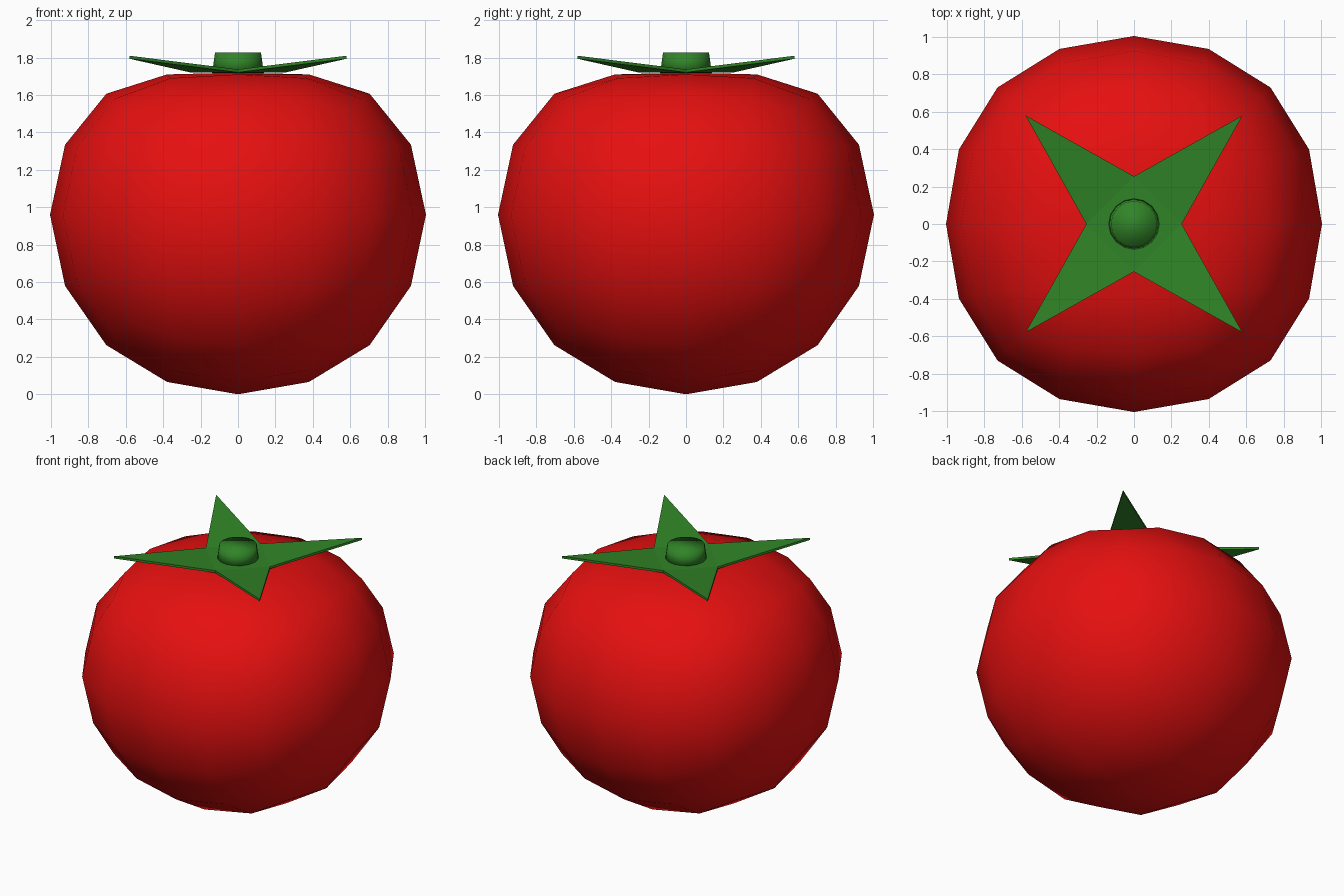
import bpy, bmesh, math
from mathutils import Vector

if "Cube" in bpy.data.objects:
    bpy.data.objects.remove(bpy.data.objects["Cube"])


def material(name, rgb):
    m = bpy.data.materials.new(name)
    m.diffuse_color = (*rgb, 1)
    m.use_nodes = True
    m.node_tree.nodes["Principled BSDF"].inputs["Base Color"].default_value = m.diffuse_color
    return m


def add_object(name, bm, mat, smooth):
    bmesh.ops.recalc_face_normals(bm, faces=bm.faces)
    me = bpy.data.meshes.new(name)
    for f in bm.faces:
        f.smooth = smooth
    bm.to_mesh(me)
    bm.free()
    me.materials.append(mat)
    ob = bpy.data.objects.new(name, me)
    bpy.context.collection.objects.link(ob)
    return ob


red = material("tomato red", (0.79, 0.005, 0.005))
green = material("leaf green", (0.03, 0.23, 0.02))

# Fruit: rounded cube cage, belly widened, top centre pushed in
bm = bmesh.new()
bmesh.ops.create_cube(bm, size=2)
bmesh.ops.subdivide_edges(bm, edges=bm.edges[:], cuts=1, use_grid_fill=True)
for v in bm.verts:
    outer = sum(abs(c) > 0.5 for c in v.co)
    v.co *= {1: 1.0, 2: 0.75, 3: 5 / 9}[outer]      # face, edge, corner points
    top = outer == 1 and v.co.z > 0.5
    belly = 1.078 if abs(v.co.z) < 0.01 else 1.0
    v.co = Vector((v.co.x * 1.1328 * belly, v.co.y * 1.1328 * belly,
                   v.co.z * 1.1435 + 0.96))
    if top:
        v.co.z -= 0.45
fruit = add_object("fruit", bm, red, True)
sub = fruit.modifiers.new("round", 'SUBSURF')
sub.levels = sub.render_levels = 1

# Leaf crown: four-pointed star with raised tips
bm = bmesh.new()
THICK = 0.016
layers = []
for dz in (0, -THICK):
    ring = []
    for i in range(8):
        a = i * math.pi / 4
        r, z = (0.82, 1.81) if i % 2 else (0.255, 1.737)
        ring.append(bm.verts.new((r * math.cos(a), r * math.sin(a), z + dz)))
    bm.faces.new(ring[0::2])
    for i in range(1, 8, 2):
        bm.faces.new((ring[i - 1], ring[i], ring[(i + 1) % 8]))
    layers.append(ring)
for i in range(8):
    j = (i + 1) % 8
    bm.faces.new((layers[0][i], layers[0][j], layers[1][j], layers[1][i]))
add_object("leaf_crown", bm, green, False)

# Stem: short tapered stub with soft shading
bm = bmesh.new()
bmesh.ops.create_cone(bm, cap_ends=True, segments=16, radius1=0.138,
                      radius2=0.123, depth=0.11)
bmesh.ops.translate(bm, verts=bm.verts, vec=(0, 0, 1.772))
add_object("stem", bm, green, True)
